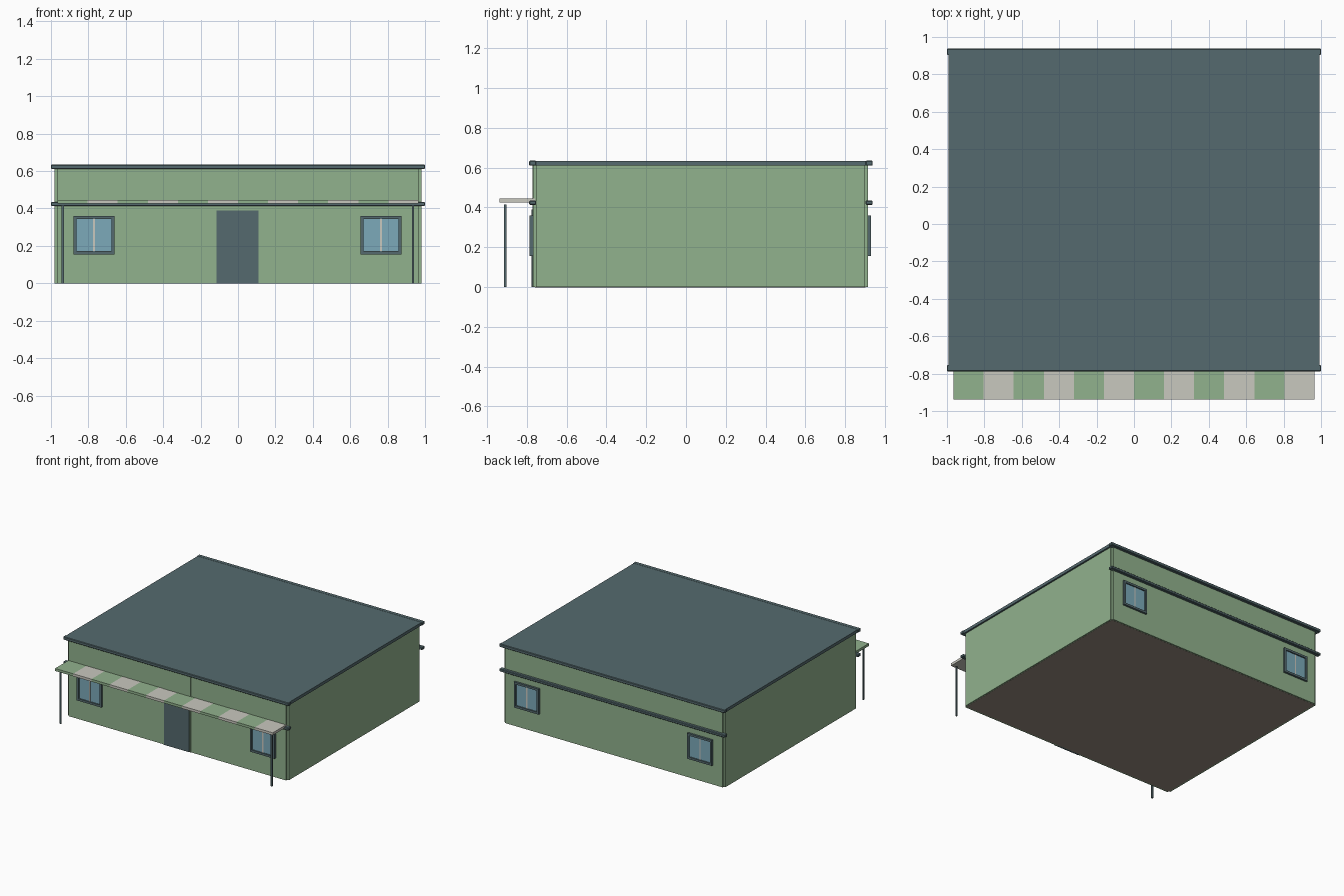
import bpy

cube = bpy.data.objects.get("Cube")
if cube:
    bpy.data.objects.remove(cube, do_unlink=True)


def material(name, rgb):
    lin = [((c / 255 + 0.055) / 1.055) ** 2.4 for c in rgb] + [1.0]
    m = bpy.data.materials.new(name)
    m.use_nodes = True
    m.diffuse_color = lin
    m.node_tree.nodes["Principled BSDF"].inputs["Base Color"].default_value = lin
    return m


GREEN = material("sage green", (145, 178, 141))
SLATE = material("slate grey", (85, 106, 110))
BEIGE = material("pale beige", (201, 200, 191))
GLASS = material("window blue", (124, 170, 186))
FLOOR = material("floor brown", (152, 140, 128))


def box(name, x, y, z, mat, bevel=0.0):
    """Box spanning three (low, high) ranges."""
    spans = (x, y, z)
    bpy.ops.mesh.primitive_cube_add(size=1, location=[(a + b) / 2 for a, b in spans])
    ob = bpy.context.object
    ob.name = name
    ob.scale = [b - a for a, b in spans]
    bpy.ops.object.transform_apply(location=False, rotation=False, scale=True)
    ob.data.materials.append(mat)
    if bevel:
        mod = ob.modifiers.new("Bevel", "BEVEL")
        mod.width = bevel
        mod.segments = 1
    return ob


FRONT, BACK, TOP = -0.77, 0.915, 0.612

# Walls with slim notched corners
box("side_walls", (-0.98, 0.98), (FRONT + 0.015, BACK - 0.015), (0, TOP), GREEN)
box("front_back_walls", (-0.965, 0.965), (FRONT, BACK), (0, TOP), GREEN)
box("floor", (-0.968, 0.968), (FRONT + 0.012, BACK - 0.012), (-0.001, 0.004), FLOOR)

# Roof slab, fascias and the trim beams across front and back
box("roof", (-0.993, 0.993), (-0.783, 0.935), (0.61, 0.634), SLATE)
for side, y in (("front", (-0.788, -0.753)), ("back", (0.903, 0.938))):
    box(side + "_fascia", (-1, 1), y, (0.61, 0.635), SLATE, 0.004)
    box(side + "_trim_beam", (-1, 1), y, (0.413, 0.435), SLATE, 0.004)

# Entrance bay and door
box("entrance_panel", (-0.127, 0.121), (FRONT - 0.002, FRONT + 0.01), (0, TOP), GREEN)
box("door", (-0.114, 0.109), (FRONT - 0.006, FRONT + 0.01), (0, 0.39), SLATE)


# Windows: four frame bars, a pane and a centre bar
def window(name, cx, wall, out):
    def layer(depth):
        return tuple(sorted((wall - out * 0.005, wall + out * depth)))

    x0, x1, z0, z1, t = cx - 0.11, cx + 0.11, 0.155, 0.36, 0.017
    bars = {"left": ((x1 - t, x1), (z0, z1)), "right": ((x0, x0 + t), (z0, z1)),
            "top": ((x0 + t, x1 - t), (z1 - t, z1)),
            "bottom": ((x0 + t, x1 - t), (z0, z0 + t))}
    for part, (x, z) in bars.items():
        box(f"{name}_frame_{part}", x, layer(0.016), z, SLATE)
    box(name + "_glass", (x0 + t, x1 - t), layer(0.006), (z0 + t, z1 - t), GLASS)
    box(name + "_mullion", (cx - 0.005, cx + 0.005), layer(0.009),
        (z0 + t, z1 - t), BEIGE)


for label, cx in (("left", 0.765), ("right", -0.77)):
    window(f"front_{label}_window", cx, FRONT, -1)
    window(f"back_{label}_window", cx, BACK, 1)

# Striped awning on two slim posts
count = 12
width = 1.93 / count
for i in range(count):
    x0 = -0.965 + i * width
    box(f"awning_panel_{i + 1}", (x0, x0 + width), (-0.938, FRONT + 0.01),
        (0.426, 0.446), BEIGE if i % 2 else GREEN)
for label, cx in (("left", 0.935), ("right", -0.937)):
    box(f"{label}_awning_post", (cx - 0.006, cx + 0.006), (-0.914, -0.902),
        (0, 0.415), SLATE)
